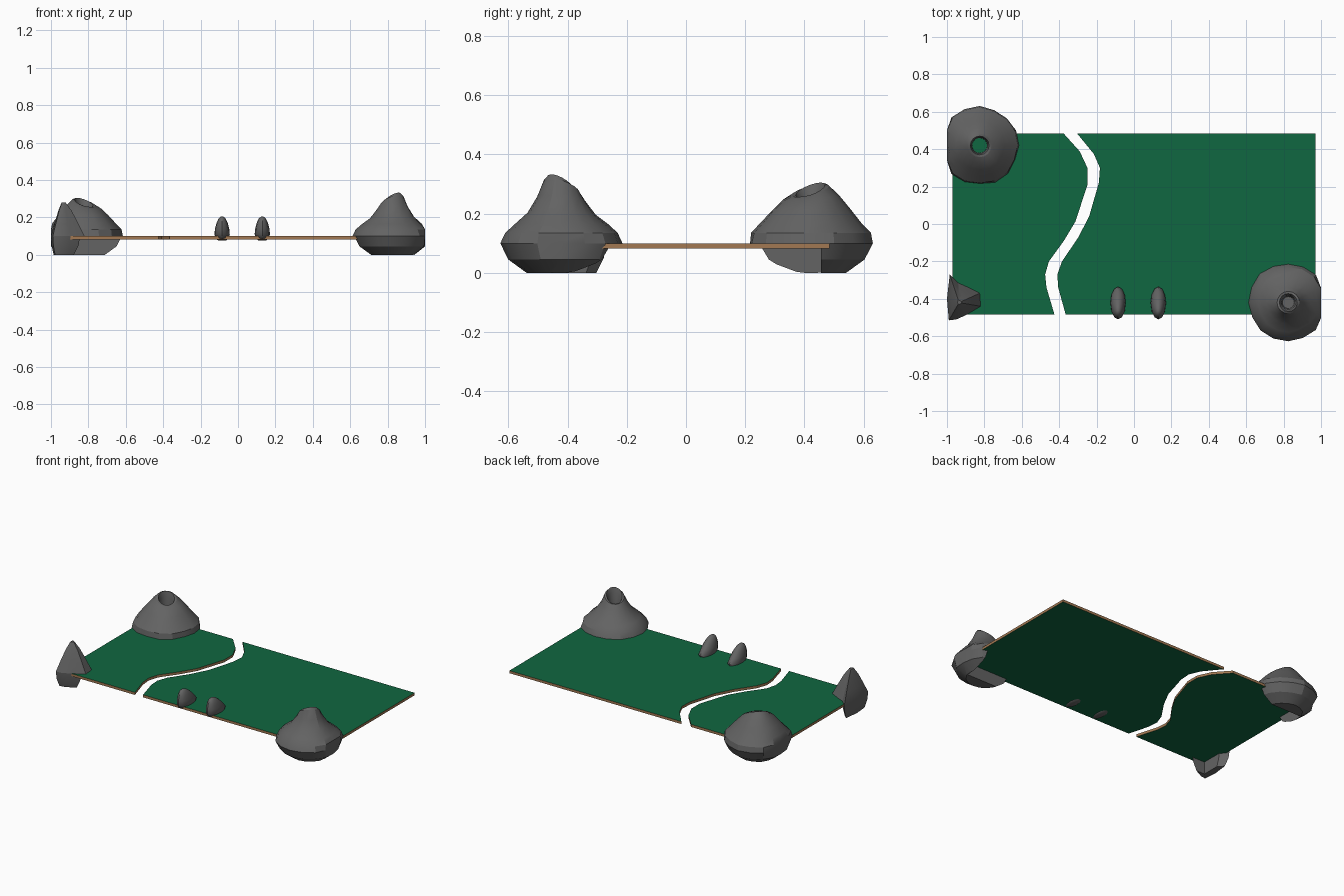
import bpy, bmesh, math, random
from mathutils import Vector

if "Cube" in bpy.data.objects:
    bpy.data.objects.remove(bpy.data.objects["Cube"])

random.seed(4)


def material(name, rgb):
    m = bpy.data.materials.new(name)
    m.diffuse_color = (*rgb, 1)
    m.use_nodes = True
    m.node_tree.nodes["Principled BSDF"].inputs["Base Color"].default_value = m.diffuse_color
    return m


GREEN = material("felt green", (0.005, 0.135, 0.052))
BROWN = material("board brown", (0.36, 0.19, 0.085))
ROCK = material("rock grey", (0.125, 0.125, 0.125))


def finish(bm, name, mats, angle=None):
    bmesh.ops.recalc_face_normals(bm, faces=bm.faces)
    me = bpy.data.meshes.new(name)
    bm.to_mesh(me)
    bm.free()
    for m in mats:
        me.materials.append(m)
    ob = bpy.data.objects.new(name, me)
    bpy.context.collection.objects.link(ob)
    if angle:
        bpy.ops.object.select_all(action='DESELECT')
        ob.select_set(True)
        bpy.context.view_layer.objects.active = ob
        bpy.ops.object.shade_smooth_by_angle(angle=math.radians(angle))
    return ob


def loft(rings, name, angle=None):
    """Closed skin through rings of points, capped at both ends."""
    bm = bmesh.new()
    vs = [[bm.verts.new(p) for p in r] for r in rings]
    n = len(vs[0])
    for a, b in zip(vs, vs[1:]):
        for i in range(n):
            j = (i + 1) % n
            bm.faces.new((a[i], a[j], b[j], b[i]))
    bm.faces.new(vs[0][::-1])
    bm.faces.new(vs[-1])
    return finish(bm, name, [ROCK], angle)


# Board: two slabs separated by a winding river gap
W, D, Z0, Z1 = 0.97, 0.485, 0.083, 0.1
left_bank = [(-.377, D), (-.29, .388), (-.249, .30), (-.249, .21), (-.313, .013),
             (-.375, -.09), (-.455, -.20), (-.475, -.27), (-.468, -.34), (-.425, -D)]
right_bank = [(-.305, D), (-.215, .375), (-.182, .30), (-.188, .22), (-.24, .04),
              (-.30, -.075), (-.385, -.20), (-.41, -.27), (-.405, -.34), (-.365, -D)]


def slab(name, outline):
    bm = bmesh.new()
    f = bm.faces.new([bm.verts.new((x, y, Z0)) for x, y in outline])
    ext = bmesh.ops.extrude_face_region(bm, geom=[f], use_keep_orig=True)
    for v in ext['geom']:
        if isinstance(v, bmesh.types.BMVert):
            v.co.z = Z1
    bm.normal_update()
    for f in bm.faces:
        f.material_index = 0 if abs(f.normal.z) > 0.5 else 1
    finish(bm, name, [GREEN, BROWN])


slab("board_left", left_bank + [(-W, -D), (-W, D)])
slab("board_right", right_bank + [(W, -D), (W, D)])

# Cutter that hollows the rocks underneath the board
bm = bmesh.new()
bmesh.ops.create_cube(bm, size=1)
for v in bm.verts:
    v.co = Vector((v.co.x * 1.88, v.co.y * 0.91, v.co.z * 0.14 + 0.02))
cutter = finish(bm, "under_board_cutter", [ROCK])
cutter.hide_render = True
cutter.hide_viewport = True


def hollow(ob):
    mod = ob.modifiers.new("hollow", 'BOOLEAN')
    mod.operation = 'DIFFERENCE'
    mod.object = cutter
    mod.solver = 'EXACT'


def crater_rock(name, cx, cy, profile, sides=16):
    """Corner mountain: rings of (radius, height, tilt towards the corner)."""
    out = Vector((cx, cy * 2)).normalized()
    wobble = [random.uniform(-.04, .04) for _ in range(sides)]
    rings = []
    for r, z, tilt in profile:
        ring = []
        for i in range(sides):
            a = 2 * math.pi * i / sides
            c, s = math.cos(a), math.sin(a)
            rr = r * (1 + wobble[i] * (1 if r > .07 else 0) * random.uniform(.3, 1))
            x = max(-1, min(1, cx + rr * c))
            ring.append((x, cy + rr * s, z + tilt * (c * out.x + s * out.y)))
        rings.append(ring)
    hollow(loft(rings, name, 25))


lower = [(.12, 0, 0), (.182, .045, 0), (.21, .1, 0)]
crater_rock("crater_rock_front_right", .825, -.42, lower + [
    (.195, .135, 0), (.16, .165, 0), (.117, .2, .005), (.083, .25, .012),
    (.06, .293, .028), (.048, .298, .035), (.038, .27, .03), (.032, .2, 0)])
crater_rock("crater_rock_back_left", -.825, .42, lower + [
    (.203, .135, 0), (.17, .17, 0), (.132, .215, .005), (.095, .255, .012),
    (.063, .278, .022), (.05, .28, .025), (.042, .25, .015), (.04, .096, 0)])

# Pointed rock on the front left corner
base = [(-.985, -.27), (-.94, -.315), (-.895, -.335), (-.825, -.37), (-.82, -.44),
        (-.90, -.488), (-.95, -.51), (-.99, -.515), (-1.0, -.40)]
peak = Vector((-.935, -.42))


def scaled(k, z):
    pts = [peak + (Vector(p) - peak) * k for p in base]
    return [(p.x, p.y, z) for p in pts]


hollow(loft([scaled(.78, 0), scaled(.95, .05), scaled(1, .1), scaled(.72, .165),
             scaled(.4, .235), scaled(.12, .28)], "pointed_rock_front_left", 20))

# Two standing stones leaning to the front edge
for name, cx in (("standing_stone_left", -.085), ("standing_stone_right", .13)):
    rings = []
    for k, z in ((.55, .078), (.85, .088), (1, .11), (.93, .14), (.72, .172),
                 (.45, .195), (.15, .205)):
        yc = -.418 - .042 * max(0, (z - .1) / .1)
        ry = .087 * k * (1 - .25 * max(0, (z - .11) / .1))
        rings.append([(cx + .041 * k * math.cos(a), yc + ry * math.sin(a), z)
                      for a in (2 * math.pi * i / 12 for i in range(12))])
    loft(rings, name, 40)
